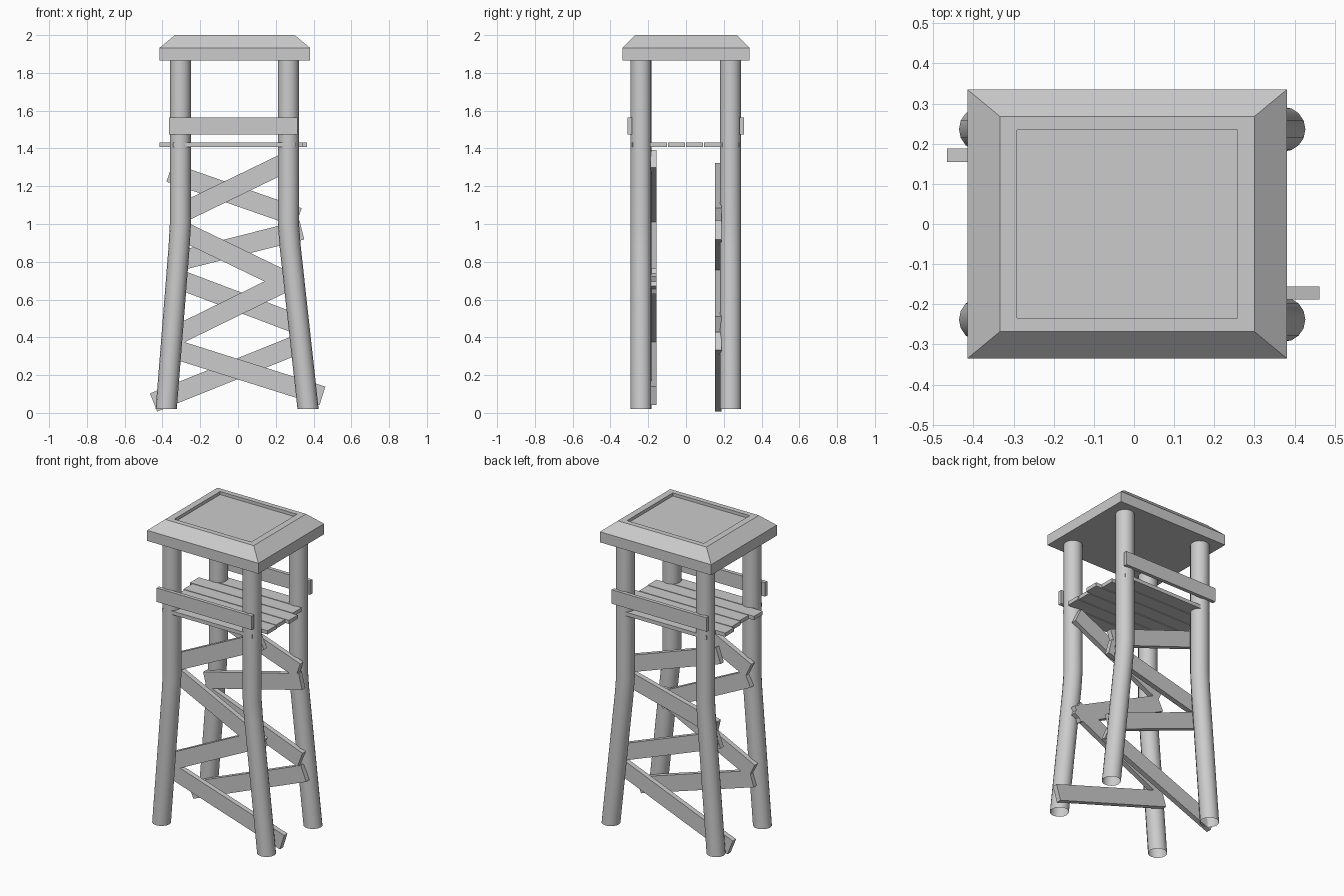
import bpy, bmesh, math
from mathutils import Matrix, Vector

cube = bpy.data.objects.get("Cube")
if cube:
    bpy.data.objects.remove(cube, do_unlink=True)

grey = bpy.data.materials.new("plain_grey")
grey.use_nodes = True
COLOR = (0.6, 0.6, 0.6, 1)
grey.diffuse_color = COLOR
grey.node_tree.nodes["Principled BSDF"].inputs["Base Color"].default_value = COLOR


def finish(bm, name):
    bmesh.ops.recalc_face_normals(bm, faces=bm.faces)
    mesh = bpy.data.meshes.new(name)
    bm.to_mesh(mesh)
    bm.free()
    mesh.materials.append(grey)
    obj = bpy.data.objects.new(name, mesh)
    bpy.context.collection.objects.link(obj)
    return obj


def board(name, center, size, tilt=0.0):
    """Box turned about the y axis."""
    bm = bmesh.new()
    m = Matrix.Translation(center) @ Matrix.Rotation(-tilt, 4, 'Y') @ Matrix.Diagonal((*size, 1))
    bmesh.ops.create_cube(bm, size=1, matrix=m)
    return finish(bm, name)


def brace(name, start, end, y):
    """Board between two (x, z) points, on the plane y."""
    a, b = Vector(start), Vector(end)
    d, mid = b - a, (a + b) / 2
    board(name, (mid.x, y, mid.y), (d.length, 0.033, 0.103), math.atan2(d.y, d.x))


def leg(name, top_x, foot_x, y, radius=0.056, sides=16):
    """Open round post, bent outward below the middle."""
    bm = bmesh.new()
    bend = top_x + (foot_x - top_x) * 0.09
    rings = []
    for x, z in ((foot_x, 0.02), (bend, 0.88), (top_x, 1.0), (top_x, 1.87)):
        rings.append([bm.verts.new((x + radius * math.cos(t), y + radius * math.sin(t), z))
                      for t in (math.tau * i / sides for i in range(sides))])
    for lo, hi in zip(rings, rings[1:]):
        for i in range(sides):
            j = (i + 1) % sides
            bm.faces.new((lo[i], lo[j], hi[j], hi[i]))
    obj = finish(bm, name)
    for p in obj.data.polygons:
        p.use_smooth = True


# Legs
for side, y in (("front", -0.238), ("back", 0.236)):
    leg(side + "_right_leg", -0.305, -0.38, y)
    leg(side + "_left_leg", 0.267, 0.371, y)

# Roof: slab, sloped rim and recessed top panel
bm = bmesh.new()
center = Vector((-0.017, 0, 0))
loops = []
for hx, hy, z in ((0.398, 0.335, 1.865), (0.398, 0.335, 1.933), (0.317, 0.268, 2.0),
                  (0.275, 0.234, 2.0), (0.275, 0.234, 1.98)):
    loops.append([bm.verts.new(center + Vector((sx * hx, sy * hy, z)))
                  for sx, sy in ((-1, -1), (1, -1), (1, 1), (-1, 1))])
for lo, hi in zip(loops, loops[1:]):
    for i in range(4):
        j = (i + 1) % 4
        bm.faces.new((lo[i], lo[j], hi[j], hi[i]))
bm.faces.new(loops[0][::-1])
bm.faces.new(loops[-1])
finish(bm, "roof")

# Platform planks, uneven at the ends
ends = ((-0.343, 0.302), (-0.415, 0.345), (-0.38, 0.34),
        (-0.39, 0.365), (-0.41, 0.325), (-0.343, 0.302))
for i, (x0, x1) in enumerate(ends):
    y = (i - 2.5) * 0.0955 - 0.003
    board("platform_plank_%d" % (i + 1), ((x0 + x1) / 2, y, 1.42), (x1 - x0, 0.09, 0.024))

# Handrails
for side, y in (("front", -0.299), ("back", 0.296)):
    board(side + "_handrail", (-0.024, y, 1.52), (0.68, 0.024, 0.09))

# Zigzag braces
front = (((-0.337, 1.04), (0.295, 1.346)), ((-0.33, 0.98), (0.30, 0.676)),
         ((-0.36, 0.394), (0.30, 0.717)), ((-0.36, 0.345), (0.447, 0.09)))
back = (((-0.362, 1.273), (0.32, 1.035)), ((-0.345, 0.796), (0.338, 0.968)),
        ((-0.36, 0.725), (0.335, 0.462)), ((-0.447, 0.055), (0.36, 0.38)))
for side, y, pairs in (("front", -0.172, front), ("back", 0.171, back)):
    for i, (a, b) in enumerate(pairs):
        brace("%s_brace_%d" % (side, i + 1), a, b, y)
